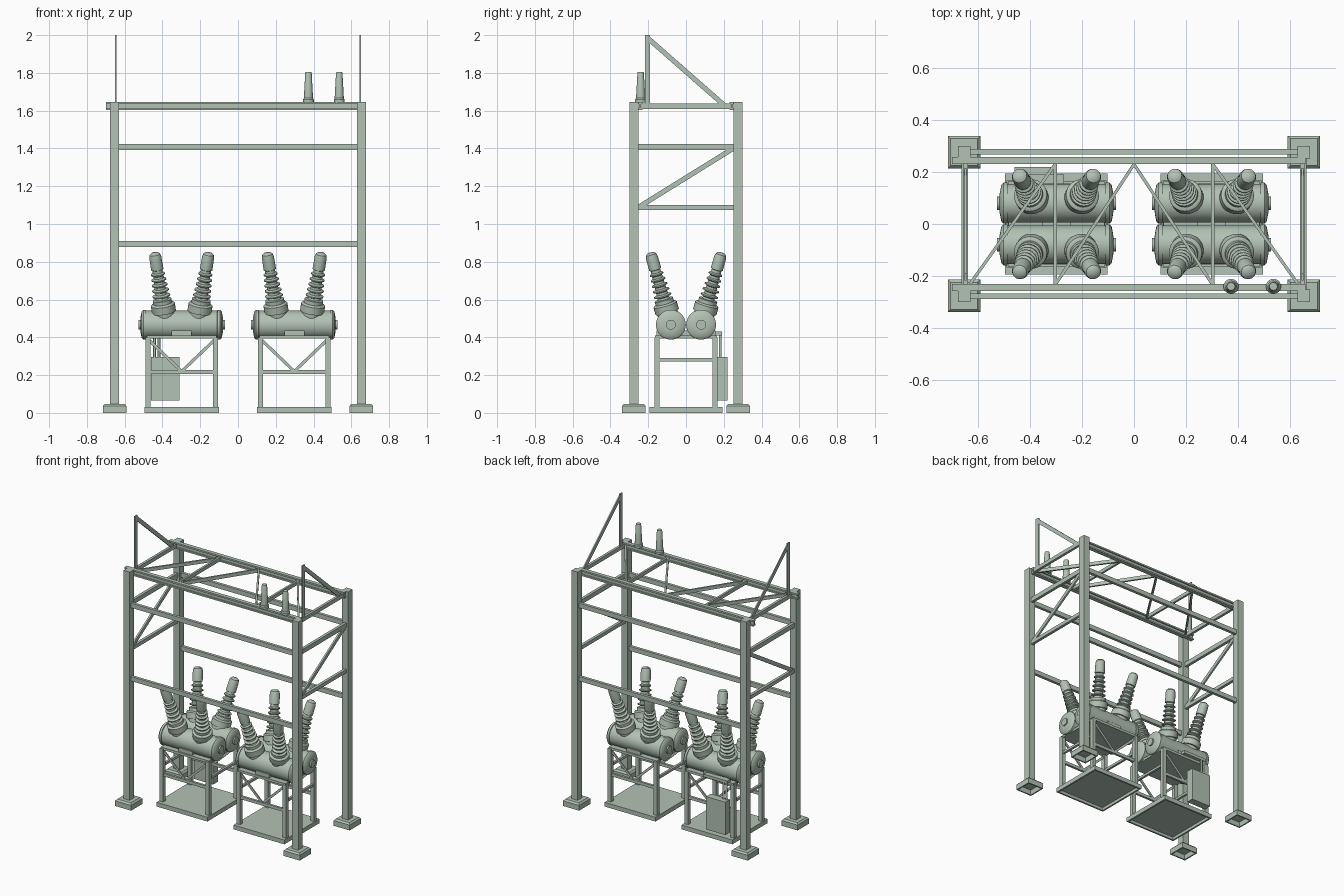
import bpy, bmesh, math
from mathutils import Vector, Matrix

if "Cube" in bpy.data.objects:
    bpy.data.objects.remove(bpy.data.objects["Cube"])

mat = bpy.data.materials.new("galvanised_grey_green")
mat.diffuse_color = (0.45, 0.54, 0.46, 1)
mat.use_nodes = True
mat.node_tree.nodes["Principled BSDF"].inputs["Base Color"].default_value = mat.diffuse_color


def finish(name, bm, smooth=False):
    bmesh.ops.recalc_face_normals(bm, faces=bm.faces)
    me = bpy.data.meshes.new(name)
    bm.to_mesh(me)
    bm.free()
    ob = bpy.data.objects.new(name, me)
    bpy.context.collection.objects.link(ob)
    me.materials.append(mat)
    if smooth:
        bpy.ops.object.select_all(action='DESELECT')
        ob.select_set(True)
        bpy.context.view_layer.objects.active = ob
        bpy.ops.object.shade_smooth_by_angle(angle=math.radians(35))
    return ob


def box(name, x0, x1, y0, y1, z0, z1):
    bm = bmesh.new()
    m = Matrix.Translation(((x0 + x1) / 2, (y0 + y1) / 2, (z0 + z1) / 2)) @ \
        Matrix.Diagonal((x1 - x0, y1 - y0, z1 - z0, 1))
    bmesh.ops.create_cube(bm, size=1, matrix=m)
    return finish(name, bm)


def bar(name, a, b, thick, depth, side):
    """Flat bar from a to b: 'thick' along the side vector, 'depth' across it."""
    a, b, s = Vector(a), Vector(b), Vector(side).normalized()
    d = (b - a).normalized()
    t = d.cross(s).normalized()
    rot = Matrix((d, s, t)).transposed().to_4x4()
    bm = bmesh.new()
    bmesh.ops.create_cube(bm, size=1, matrix=Matrix.Translation((a + b) / 2) @ rot
                          @ Matrix.Diagonal(((b - a).length, thick, depth, 1)))
    return finish(name, bm)


def lathe(name, profile, origin, axis, seg=32):
    """Turn (radius, distance) points around an axis."""
    bm = bmesh.new()
    vs = [bm.verts.new((r, 0, t)) for r, t in profile]
    es = [bm.edges.new(p) for p in zip(vs, vs[1:])]
    bmesh.ops.spin(bm, geom=vs + es, cent=(0, 0, 0), axis=(0, 0, 1),
                   angle=math.tau, steps=seg)
    bmesh.ops.remove_doubles(bm, verts=bm.verts, dist=1e-5)
    q = Vector((0, 0, 1)).rotation_difference(Vector(axis))
    bm.transform(Matrix.Translation(origin) @ q.to_matrix().to_4x4())
    return finish(name, bm, True)


CX, CY = 0.653, 0.276

# columns on hollow footings
for sx in (-1, 1):
    for sy in (-1, 1):
        x, y = sx * CX, sy * CY
        box("column", x - .024, x + .024, y - .024, y + .024, .04, 1.645)
        bm = bmesh.new()
        loops = []
        for h, z in ((.053, 0), (.062, 0), (.062, .037), (.052, .048)):
            loops.append([bm.verts.new((x + i * h, y + j * h, z))
                          for i, j in ((-1, -1), (1, -1), (1, 1), (-1, 1))])
        loops.insert(0, [bm.verts.new((v.co.x, v.co.y, .036)) for v in loops[0]])
        for a, b in zip(loops, loops[1:]):
            for k in range(4):
                bm.faces.new((a[k], a[(k + 1) % 4], b[(k + 1) % 4], b[k]))
        bm.faces.new(loops[0])
        bm.faces.new(loops[-1])
        finish("footing", bm)

# long rails and top girders (I-section)
for s in (-1, 1):
    for z in (1.408, .895):
        box("long_rail", -CX + .02, CX - .02, s * .278 - .01, s * .278 + .01, z - .016, z + .016)
    y = s * .244
    box("girder_top_flange", -.70, .66, y - .014, y + .014, 1.634, 1.645)
    box("girder_bottom_flange", -.70, .66, y - .014, y + .014, 1.603, 1.613)
    box("girder_web", -.70, .66, y - .005, y + .005, 1.612, 1.635)

# end frames with diagonal, and the lightning-mast triangles
for s in (-1, 1):
    x = s * CX
    box("end_rail_upper", x - .01, x + .01, -.255, .255, 1.392, 1.424)
    box("end_rail_lower", x - .01, x + .01, -.255, .255, 1.075, 1.10)
    bar("end_diagonal", (x, -.25, 1.09), (x, .25, 1.40), .012, .026, (1, 0, 0))
    x = s * .648
    box("mast_foot_bar", x - .009, x + .009, -.235, .235, 1.61, 1.637)
    box("mast_upright", x - .004, x + .004, -.217, -.19, 1.61, 2.0)
    bar("mast_brace", (x, -.20, 1.982), (x, .21, 1.622), .008, .026, (1, 0, 0))

# roof truss bracing
for s in (-1, 1):
    box("truss_strut", s * .303 - .007, s * .303 + .007, -.235, .235, 1.611, 1.636)
    for x0, x1 in ((.63, .303), (.30, 0)):
        a, b = Vector((s * x0, -.23, 1.624)), Vector((s * x1, .23, 1.624))
        bar("truss_diagonal", a, b, .012, .024, (b - a).cross(Vector((0, 0, 1))))

# post insulators on the front girder
for x in (.373, .536):
    lathe("post_insulator", [(0, 0), (.029, 0), (.029, .015), (.024, .022), (.024, .03),
          (.017, .157), (.015, .161), (0, .161)], (x, -.24, 1.644), (0, 0, 1), 24)

# bushing profile: turret, ribbed sheds, rounded cap
bush = [(0, .02), (.055, .02), (.055, .07), (.064, .072), (.064, .112), (.058, .118), (.05, .12),
        (.05, .14), (.034, .142)]
for i in range(5):
    t, r = .152 + i * .030, .047 - i * .0025
    bush += [(.031 - i * .001, t), (r, t + .006), (r, t + .012), (.031 - i * .001, t + .018)]
bush += [(.026, .305), (.033, .308), (.032, .375), (.028, .391), (.018, .399), (0, .401)]

# tank profile: shell, end flanges, domed covers, hub
half = [(.074, 0), (.074, .188), (.079, .189), (.079, .203), (.070, .212), (.040, .218),
        (.026, .219), (.026, .228), (0, .228)]
tank = [(r, -t) for r, t in reversed(half[1:])] + half[1:]

# two switchgear units
for ux in (-.298, .298):
    # hollow-bottomed base tray
    box("base_plate", ux - .197, ux + .197, -.194, .194, .02, .03)
    for s in (-1, 1):
        box("base_edge_long", ux - .197, ux + .197, s * .188 - .006, s * .188 + .006, 0, .028)
        box("base_edge_side", ux + s * .191 - .006, ux + s * .191 + .006, -.185, .185, 0, .028)
    # stand
    box("stand_deck", ux - .185, ux + .185, -.165, .165, .393, .41)
    box("tank_saddle", ux - .053, ux + .053, -.156, .156, .40, .436)
    for sx in (-1, 1):
        x = ux + sx * .178
        for sy in (-1, 1):
            y = sy * .154
            box("stand_leg", x - .0135, x + .0135, y - .0135, y + .0135, .025, .40)
            bar("stand_brace", (x, y, .39), (ux, y, .22), .008, .016, (0, 1, 0))
        box("stand_side_rail", x - .008, x + .008, -.15, .15, .273, .29)
    for sy in (-1, 1):
        y = sy * .154
        box("stand_rail", ux - .175, ux + .175, y - .008, y + .008, .207, .228)
        # tank with two leaning bushings
        lathe("tank", tank, (ux, sy * .08, .467), (1, 0, 0), 40)
        for sx in (-1, 1):
            lathe("bushing", bush, (ux + sx * .083, sy * .08, .467),
                  (sx * .06, sy * .107, .378), 28)

# control cabinet and conduits behind the left unit
box("control_cabinet", -.46, -.31, .168, .22, .065, .295)
box("conduit_box", -.45, -.27, .15, .19, .41, .43)
for x in (-.442, -.418):
    lathe("conduit", [(0, 0), (.007, 0), (.007, .13), (0, .13)], (x, .182, .29), (0, 0, 1), 12)
